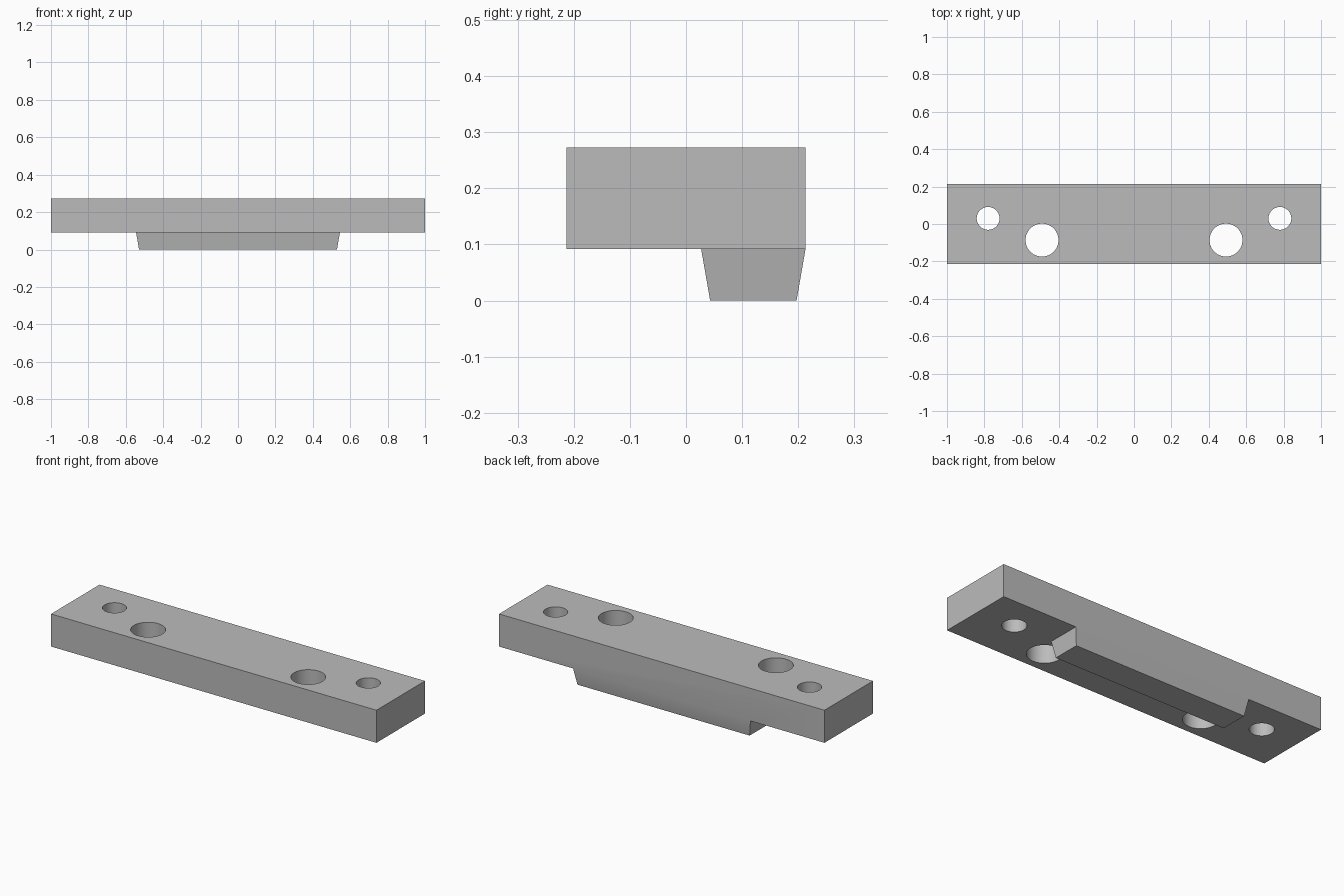
import bpy, bmesh, math
from mathutils import Matrix

old = bpy.data.objects.get("Cube")
if old:
    bpy.data.objects.remove(old, do_unlink=True)

grey = bpy.data.materials.new("plain grey")
grey.use_nodes = True
colour = (0.5, 0.5, 0.5, 1)
grey.diffuse_color = colour
grey.node_tree.nodes["Principled BSDF"].inputs["Base Color"].default_value = colour

HALF_X, HALF_Y = 1.0, 0.213
LOW, TOP = 0.092, 0.273


def make_object(name, bm):
    mesh = bpy.data.meshes.new(name)
    bmesh.ops.recalc_face_normals(bm, faces=bm.faces)
    bm.to_mesh(mesh)
    bm.free()
    mesh.materials.append(grey)
    obj = bpy.data.objects.new(name, mesh)
    bpy.context.collection.objects.link(obj)
    return obj


def box(name, x0, x1, y0, y1, z0, z1, taper=0):
    """Box whose bottom is drawn in by the taper on every side."""
    bm = bmesh.new()
    bmesh.ops.create_cube(bm, size=1)
    for v in bm.verts:
        t = taper if v.co.z < 0 else 0
        v.co.x = x0 + t if v.co.x < 0 else x1 - t
        v.co.y = y0 + t if v.co.y < 0 else y1 - t
        v.co.z = z0 if v.co.z < 0 else z1
    return make_object(name, bm)


def combine(target, tool, operation):
    tool.hide_render = True
    mod = target.modifiers.new(operation.lower(), "BOOLEAN")
    mod.operation, mod.solver, mod.object = operation, "EXACT", tool
    bpy.context.view_layer.objects.active = target
    bpy.ops.object.modifier_apply(modifier=mod.name)
    bpy.data.objects.remove(tool, do_unlink=True)


# Long bar with a tapered locating ridge under its back edge
bar = box("mounting_bar", -HALF_X, HALF_X, -HALF_Y, HALF_Y, LOW, TOP)
ridge = box("locating_ridge", -0.545, 0.545, 0.027, HALF_Y, 0, LOW, taper=0.016)
combine(bar, ridge, "UNION")

# Mirrored pairs of through holes: small outer, large inner
bm = bmesh.new()
for x, y, radius in ((0.78, 0.03, 0.061), (0.492, -0.086, 0.088)):
    for side in (-1, 1):
        bmesh.ops.create_cone(bm, cap_ends=True, segments=64, radius1=radius,
                              radius2=radius, depth=1,
                              matrix=Matrix.Translation((side * x, y, LOW)))
combine(bar, make_object("hole_cutter", bm), "DIFFERENCE")

# Smooth hole walls, sharp outer edges
bpy.ops.object.select_all(action="DESELECT")
bar.select_set(True)
bpy.context.view_layer.objects.active = bar
bpy.ops.object.shade_smooth_by_angle(angle=math.radians(30))
